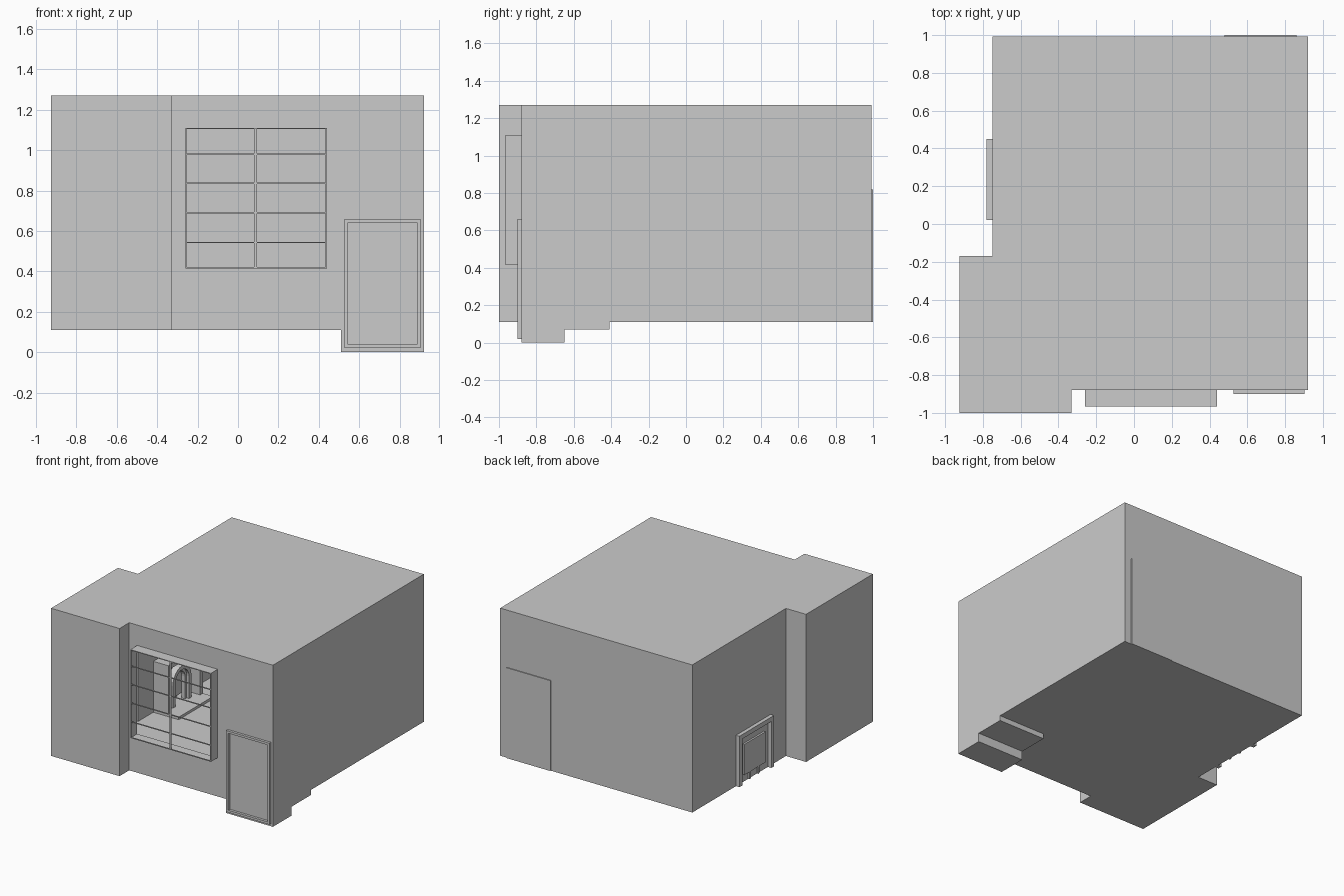
import bpy, bmesh, math
from mathutils import Vector

if "Cube" in bpy.data.objects:
    bpy.data.objects.remove(bpy.data.objects["Cube"])


def mesh_object(name, bm):
    bmesh.ops.remove_doubles(bm, verts=bm.verts, dist=0.0005)
    me = bpy.data.meshes.new(name)
    bm.to_mesh(me)
    bm.free()
    ob = bpy.data.objects.new(name, me)
    bpy.context.collection.objects.link(ob)
    return ob


def rect(bm, axis, at, u, v):
    """Flat rectangle across an axis; u and v span the other two axes in order."""
    pts = []
    for a, b in ((u[0], v[0]), (u[1], v[0]), (u[1], v[1]), (u[0], v[1])):
        p = [a, b]
        p.insert(axis, at)
        pts.append(bm.verts.new(p))
    bm.faces.new(pts)


def add_box(bm, x, y, z):
    made = bmesh.ops.create_cube(bm, size=1)["verts"]
    for v in made:
        v.co = Vector([(r[0] + r[1]) / 2 + c * (r[1] - r[0])
                       for r, c in zip((x, y, z), v.co)])


def boxes(name, *parts):
    bm = bmesh.new()
    for p in parts:
        add_box(bm, *p)
    return mesh_object(name, bm)


L, AX, IN, R = -0.925, -0.75, -0.33, 0.92      # x lines of the plan
F, W, A, B = -1.0, -0.88, -0.17, 0.993         # y lines of the plan
Z0, Z1 = 0.11, 1.27                            # floor and ceiling
WX, WZ, WY = (-0.26, 0.44), (0.415, 1.11), -0.965
DX, DZ = 0.51, 0.675
S1, S2, SZ = -0.65, -0.41, 0.07                # entry steps

# Outer walls
bm = bmesh.new()
rect(bm, 1, F, (L, IN), (Z0, Z1))
rect(bm, 0, L, (F, A), (Z0, Z1))
rect(bm, 1, A, (L, AX), (Z0, Z1))
rect(bm, 0, AX, (A, B), (Z0, Z1))
rect(bm, 1, B, (AX, R), (Z0, Z1))
rect(bm, 0, R, (W, B), (Z0, Z1))
rect(bm, 0, IN, (F, W), (Z0, Z1))
# front wall around the window and door openings
rect(bm, 1, W, (IN, WX[0]), (Z0, Z1))
rect(bm, 1, W, WX, (Z0, WZ[0]))
rect(bm, 1, W, WX, (WZ[1], Z1))
rect(bm, 1, W, (WX[1], DX), (Z0, Z1))
rect(bm, 1, W, (DX, R), (DZ, Z1))
mesh_object("walls", bm)

# Ceiling
bm = bmesh.new()
rect(bm, 2, Z1, (L, IN), (F, W))
rect(bm, 2, Z1, (L, AX), (W, A))
rect(bm, 2, Z1, (AX, R), (W, B))
mesh_object("ceiling", bm)

# Floor with sunken entry steps
bm = bmesh.new()
rect(bm, 2, Z0, (L, IN), (F, W))
rect(bm, 2, Z0, (L, AX), (W, A))
rect(bm, 2, Z0, (AX, DX), (W, B))
rect(bm, 2, Z0, (DX, R), (S2, B))
mesh_object("floor", bm)
bm = bmesh.new()
rect(bm, 2, 0, (DX, R), (W, S1))
rect(bm, 1, S1, (DX, R), (0, SZ))
rect(bm, 2, SZ, (DX, R), (S1, S2))
rect(bm, 1, S2, (DX, R), (SZ, Z0))
for x in (DX, R):
    rect(bm, 0, x, (W, S1), (0, Z0))
    rect(bm, 0, x, (S1, S2), (SZ, Z0))
mesh_object("entry_steps", bm)

# Window bay reveal
bm = bmesh.new()
for x in WX:
    rect(bm, 0, x, (WY, W), WZ)
for z in WZ:
    rect(bm, 2, z, WX, (WY, W))
mesh_object("window_reveal", bm)

# Window glazing bars
yb = (WY, WY + 0.008)
bars = [(WX, yb, (z - 0.003, z + 0.003)) for z in (0.418, 0.543, 0.69, 0.836, 0.98, 1.107)]
bars += [((x - w, x + w), yb, WZ) for x, w in ((-0.257, 0.003), (0.086, 0.007), (0.437, 0.003))]
boxes("window_bars", *bars)

# Front door: backing, raised frame and recessed panel
bm = bmesh.new()
rect(bm, 1, W, (DX, R), (0, DZ))
mesh_object("door_backing", bm)
fy = (-0.9, W)
boxes("door_frame",
      ((0.527, 0.545), fy, (0.02, 0.66)), ((0.885, 0.903), fy, (0.02, 0.66)),
      ((0.545, 0.885), fy, (0.02, 0.038)), ((0.545, 0.885), fy, (0.642, 0.66)))

# Back door leaf
boxes("back_door", ((0.48, 0.86), (0.985, 1.0), (Z0, 0.82)))

# Fireplace surround and hearth
fx = (-0.78, -0.62)
boxes("fireplace_surround",
      (fx, (0.02, 0.055), (Z0, 0.475)), (fx, (0.415, 0.45), (Z0, 0.475)),
      (fx, (0.02, 0.45), (0.475, 0.51)))
boxes("hearth", ((-0.75, -0.53), (0.02, 0.45), (Z0, 0.13)))
boxes("firebox", ((-0.765, -0.70), (0.105, 0.365), (0.17, 0.41)),
      ((-0.76, -0.74), (0.17, 0.19), (Z0, 0.17)), ((-0.76, -0.74), (0.28, 0.30), (Z0, 0.17)))


# Arched rings framing the fire opening
def arch(name, r, thick, x0, x1, top):
    bm = bmesh.new()
    n = 12

    def outline(rad):
        c = top - r
        pts = [(rad * math.cos(math.pi * i / n), c + rad * math.sin(math.pi * i / n))
               for i in range(n + 1)]
        return [(rad, Z0)] + pts + [(-rad, Z0)]

    o, i = ([bm.verts.new((x0, 0.235 + y, z)) for y, z in outline(k)] for k in (r, r - thick))
    faces = [bm.faces.new((o[k], o[k + 1], i[k + 1], i[k])) for k in range(len(o) - 1)]
    ext = bmesh.ops.extrude_face_region(bm, geom=faces, use_keep_orig=True)
    for v in ext["geom"]:
        if isinstance(v, bmesh.types.BMVert):
            v.co.x = x1
    bmesh.ops.recalc_face_normals(bm, faces=bm.faces)
    mesh_object(name, bm)


arch("outer_fire_arch", 0.115, 0.03, -0.70, -0.65, 0.42)
arch("inner_fire_arch", 0.085, 0.02, -0.70, -0.67, 0.39)
